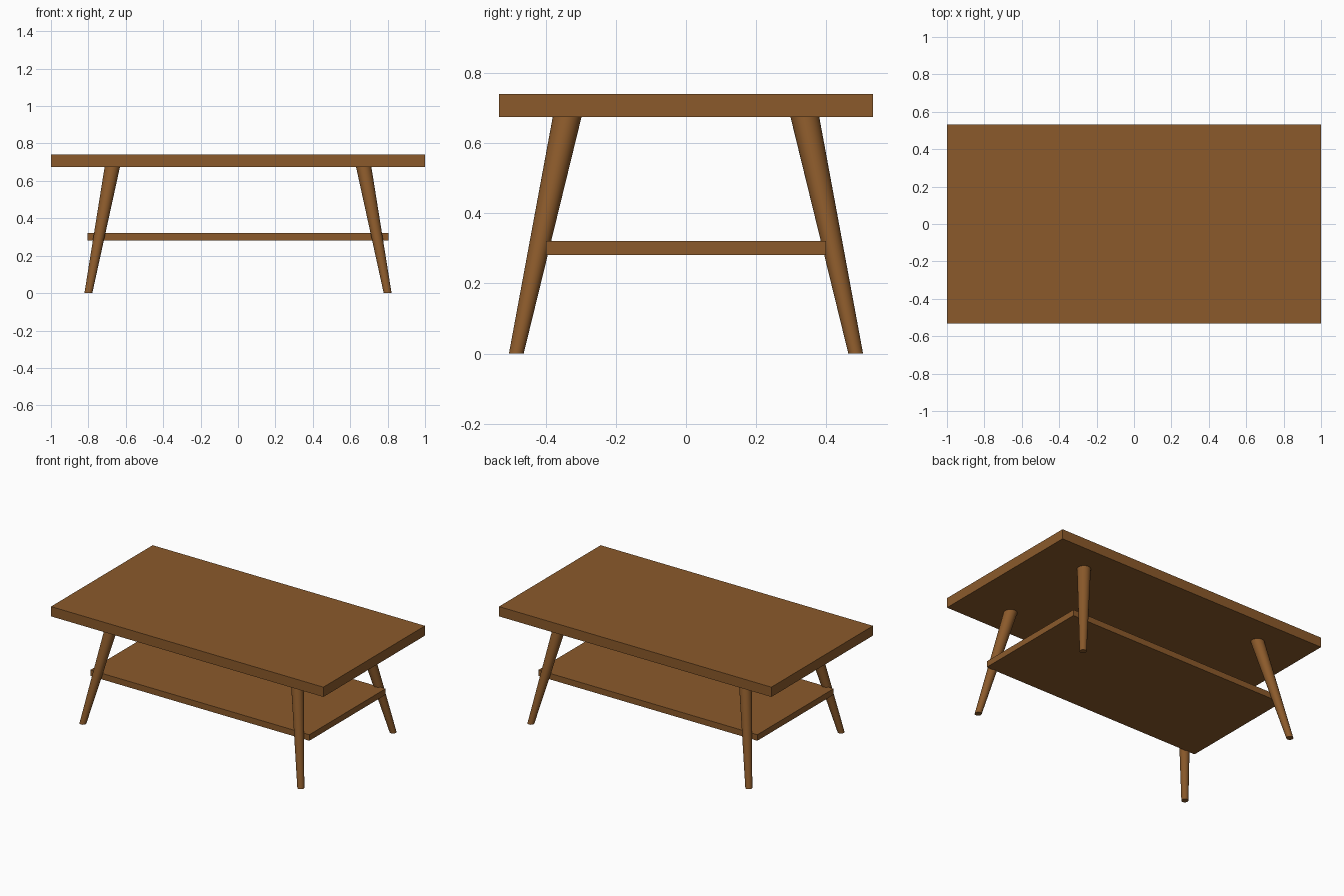
import bpy
import bmesh
from mathutils import Matrix, Vector

cube = bpy.data.objects.get("Cube")
if cube:
    bpy.data.objects.remove(cube, do_unlink=True)

# Single wood colour
wood = bpy.data.materials.new("warm_brown_wood")
wood.use_nodes = True
colour = (0.258, 0.102, 0.024, 1.0)
wood.diffuse_color = colour
wood.node_tree.nodes["Principled BSDF"].inputs["Base Color"].default_value = colour


def finish(name, bm):
    mesh = bpy.data.meshes.new(name)
    bmesh.ops.recalc_face_normals(bm, faces=bm.faces)
    bm.to_mesh(mesh)
    bm.free()
    mesh.materials.append(wood)
    obj = bpy.data.objects.new(name, mesh)
    bpy.context.collection.objects.link(obj)
    return obj


def board(name, width, depth, bottom, top):
    bm = bmesh.new()
    bmesh.ops.create_cube(bm, size=1)
    bmesh.ops.scale(bm, vec=(width, depth, top - bottom), verts=bm.verts)
    bmesh.ops.translate(bm, vec=(0, 0, (top + bottom) / 2), verts=bm.verts)
    return finish(name, bm)


def leg(name, foot, head, foot_radius, head_radius):
    """Tapered round leg, slanted so that both ends stay level."""
    height = head.z - foot.z
    bm = bmesh.new()
    bmesh.ops.create_cone(bm, cap_ends=True, segments=32, radius1=foot_radius,
                          radius2=head_radius, depth=height,
                          matrix=Matrix.Translation((0, 0, height / 2)))
    for v in bm.verts:
        shift = foot.lerp(head, v.co.z / height)
        v.co.x += shift.x
        v.co.y += shift.y
    obj = finish(name, bm)
    bpy.ops.object.select_all(action="DESELECT")
    obj.select_set(True)
    bpy.context.view_layer.objects.active = obj
    bpy.ops.object.shade_smooth_by_angle()


# Table top and lower shelf
TOP_BOTTOM = 0.675
board("table_top", 2.0, 1.066, TOP_BOTTOM, 0.74)
board("lower_shelf", 1.608, 0.8, 0.281, 0.321)

# Four splayed legs
for side, sx in (("left", 1), ("right", -1)):
    for end, sy in (("front", -1), ("back", 1)):
        leg(f"{end}_{side}_leg",
            Vector((0.8 * sx, 0.484 * sy, 0)),
            Vector((0.672 * sx, 0.339 * sy, TOP_BOTTOM)),
            0.021, 0.041)
